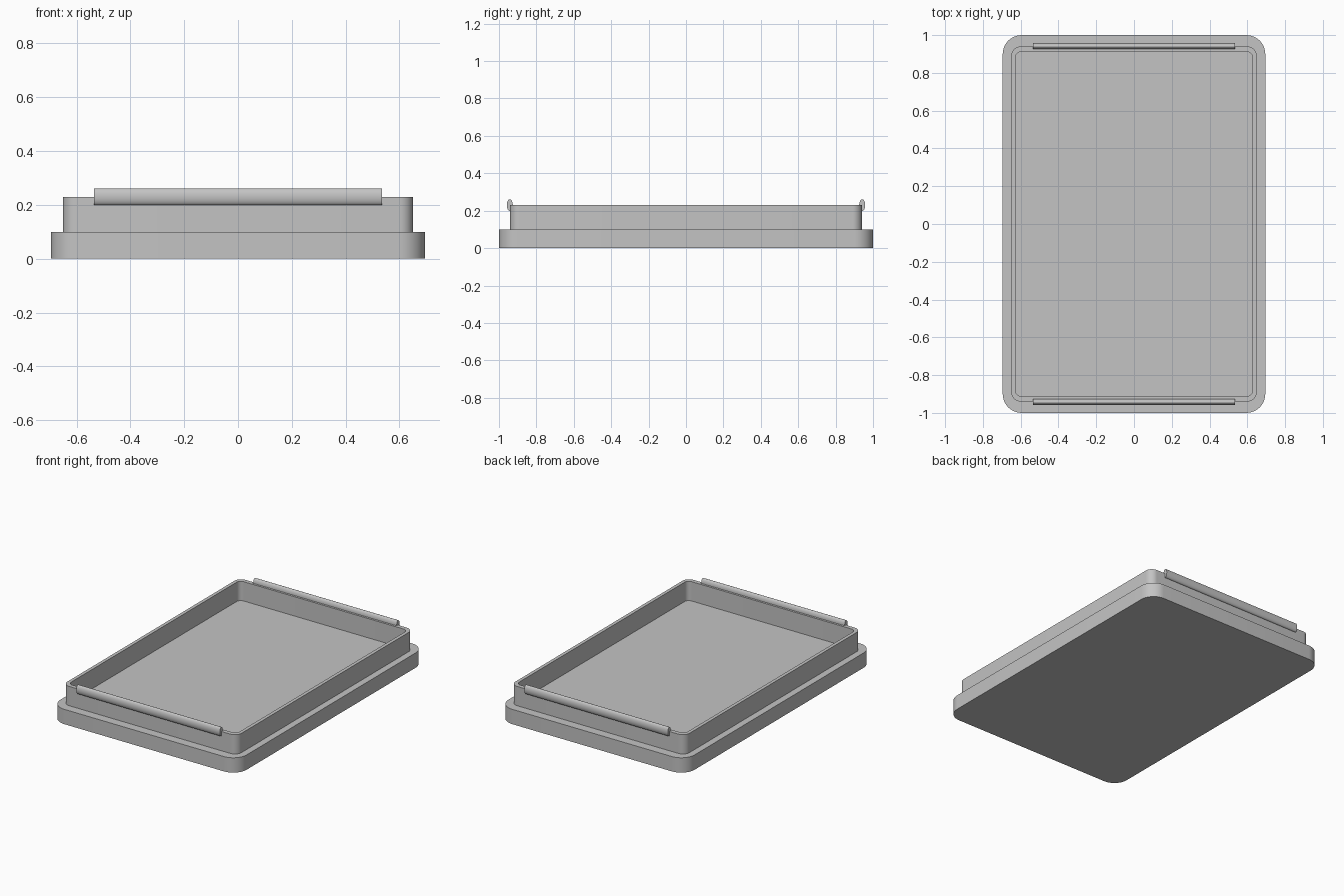
import bpy, bmesh
from math import sin, cos, pi, radians

cube = bpy.data.objects.get("Cube")
if cube:
    bpy.data.objects.remove(cube, do_unlink=True)

grey = bpy.data.materials.new("plain_grey")
grey.use_nodes = True
colour = (0.55, 0.55, 0.55, 1)
grey.diffuse_color = colour
grey.node_tree.nodes["Principled BSDF"].inputs["Base Color"].default_value = colour


def rounded_rect(hx, hy, r, z, steps=10):
    """Counter-clockwise outline with rounded corners."""
    points = []
    for q, (sx, sy) in enumerate([(1, 1), (-1, 1), (-1, -1), (1, -1)]):
        for i in range(steps + 1):
            a = (q + i / steps) * pi / 2
            points.append((sx * (hx - r) + r * cos(a), sy * (hy - r) + r * sin(a), z))
    return points


def loft(name, outlines):
    """Skin a stack of outlines and cap both ends."""
    bm = bmesh.new()
    loops = [[bm.verts.new(p) for p in outline] for outline in outlines]
    n = len(loops[0])
    for low, high in zip(loops, loops[1:]):
        for i in range(n):
            j = (i + 1) % n
            bm.faces.new((low[i], low[j], high[j], high[i]))
    bm.faces.new(loops[0][::-1])
    bm.faces.new(loops[-1])
    bmesh.ops.recalc_face_normals(bm, faces=bm.faces)
    mesh = bpy.data.meshes.new(name)
    bm.to_mesh(mesh)
    bm.free()
    mesh.materials.append(grey)
    obj = bpy.data.objects.new(name, mesh)
    bpy.context.collection.objects.link(obj)
    bpy.ops.object.select_all(action='DESELECT')
    obj.select_set(True)
    bpy.context.view_layer.objects.active = obj
    bpy.ops.object.shade_smooth_by_angle(angle=radians(30))
    return obj


# Tray: wide base slab, stepped-in wall, hollow inside
base_top, rim_top = 0.10, 0.23
loft("tray", [
    rounded_rect(0.695, 1.0, 0.10, 0),
    rounded_rect(0.695, 1.0, 0.10, base_top),
    rounded_rect(0.65, 0.94, 0.05, base_top),
    rounded_rect(0.65, 0.94, 0.05, rim_top),
    rounded_rect(0.627, 0.912, 0.03, rim_top),
    rounded_rect(0.627, 0.912, 0.03, base_top),
])


# Oval grip bars along the short ends of the rim
def oval(x, y, z, ry, rz, sides=32):
    return [(x, y + ry * cos(2 * pi * i / sides), z + rz * sin(2 * pi * i / sides))
            for i in range(sides)]


for side, y in (("front", -0.942), ("back", 0.942)):
    loft(side + "_grip_bar", [oval(x, y, rim_top, 0.016, 0.031) for x in (-0.535, 0.535)])
